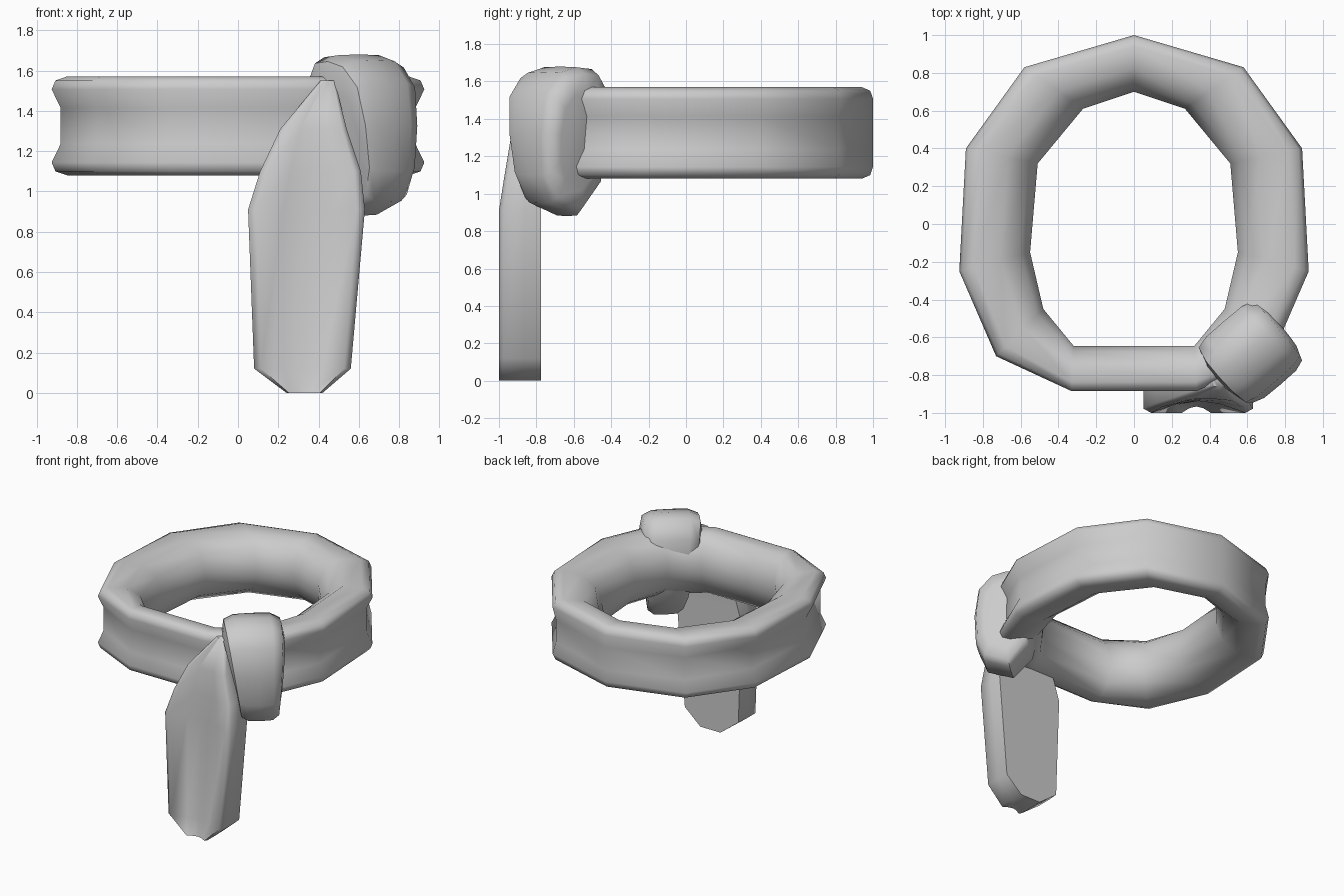
import bpy, bmesh, math
from mathutils import Vector

cube = bpy.data.objects.get("Cube")
if cube:
    bpy.data.objects.remove(cube)

cloth = bpy.data.materials.new("light_grey_cloth")
cloth.use_nodes = True
GREY = (0.6, 0.6, 0.6, 1)
cloth.diffuse_color = GREY
shader = next(n for n in cloth.node_tree.nodes if n.type == 'BSDF_PRINCIPLED')
shader.inputs["Base Color"].default_value = GREY
shader.inputs["Roughness"].default_value = 0.8


def loft(name, sections, loop=False, angle=60):
    """Skin a list of closed cross-sections, capping the ends unless looped."""
    bm = bmesh.new()
    rows = [[bm.verts.new(p) for p in s] for s in sections]
    pairs = list(zip(rows, rows[1:]))
    if loop:
        pairs.append((rows[-1], rows[0]))
    for a, b in pairs:
        for i in range(len(a)):
            j = (i + 1) % len(a)
            bm.faces.new((a[i], a[j], b[j], b[i]))
    if not loop:
        bm.faces.new(rows[0])
        bm.faces.new(rows[-1])
    bmesh.ops.recalc_face_normals(bm, faces=bm.faces)
    mesh = bpy.data.meshes.new(name)
    bm.to_mesh(mesh)
    bm.free()
    mesh.materials.append(cloth)
    obj = bpy.data.objects.new(name, mesh)
    bpy.context.collection.objects.link(obj)
    bpy.ops.object.select_all(action='DESELECT')
    obj.select_set(True)
    bpy.context.view_layer.objects.active = obj
    bpy.ops.object.shade_smooth_by_angle(angle=math.radians(angle))
    return obj


def mirrored(half):
    """Complete a half profile (u, v) by reflecting it in v."""
    return half + [(u, -v) for u, v in reversed(half) if v > 0]


# Wrapped ring: outer and inner outline of one half, plus depth of the outer groove
half = [((0, 1), (0, .70), 0), ((.58, .83), (.27, .61), .06),
        ((.89, .40), (.51, .32), .12), ((.925, -.25), (.55, -.15), .12),
        ((.73, -.70), (.48, -.45), .12), ((.33, -.885), (.32, -.645), .1)]
stations = half + [((-o[0], o[1]), (-i[0], i[1]), g) for o, i, g in reversed(half[1:])]


def ring_section(outer, inner, groove):
    profile = mirrored([(1 - groove, .36), (1, .74), (.95, .92), (.8, 1),
                        (.42, .96), (.13, .65), (0, .2)])
    o, i = Vector(outer), Vector(inner)
    return [(*i.lerp(o, u), 1.325 + .245 * v) for u, v in profile]


loft("wrapped_ring", [ring_section(*s) for s in stations], loop=True)

# Hanging end: height, left edge, right edge, front, back, groove depth
tail = [(0, .24, .42, -1, -.775, .15), (.12, .08, .56, -1, -.775, .25),
        (.91, .05, .63, -1, -.775, .28), (1.1, .11, .61, -.97, -.775, .2),
        (1.31, .21, .54, -.935, -.77, .06), (1.55, .41, .48, -.86, -.77, 0)]


def tail_section(z, x0, x1, front, back, groove):
    profile = mirrored([(1 - groove, 0), (1 - .75 * groove, .4), (1, .86),
                        (.9, 1), (.4, 1), (0, .97)])
    mid, w = (x0 + x1) / 2, (x1 - x0) / 2
    return [(mid + w * v, back + u * (front - back), z) for u, v in profile]


loft("hanging_end", [tail_section(*s) for s in tail], angle=75)

# Knot: a slanted band around the ring, outlined by distance outward and height
out, along = Vector((.65, -.76, 0)), Vector((.76, .65, 0))
outline = [(.90, 1.68), (1.02, 1.65), (1.12, 1.54), (1.15, 1.33), (1.14, 1.1),
           (1.08, .95), (.89, .88), (.75, 1.04), (.70, 1.3), (.70, 1.55), (.79, 1.67)]


def knot_section(side, scale):
    points = []
    for n, z in outline:
        drop = (1.65 - z) / .75
        shift = .02 + .04 * drop + side * (.2 - .07 * drop)
        p = out * (.92 + (n - .92) * scale) + along * shift
        points.append((p.x, p.y, 1.29 + (z - 1.29) * scale))
    return points


loft("knot", [knot_section(*s) for s in
              [(-1.08, .65), (-1, .91), (-.65, .99), (0, 1), (.65, .99),
               (1, .9), (1.1, .65)]], angle=55)
